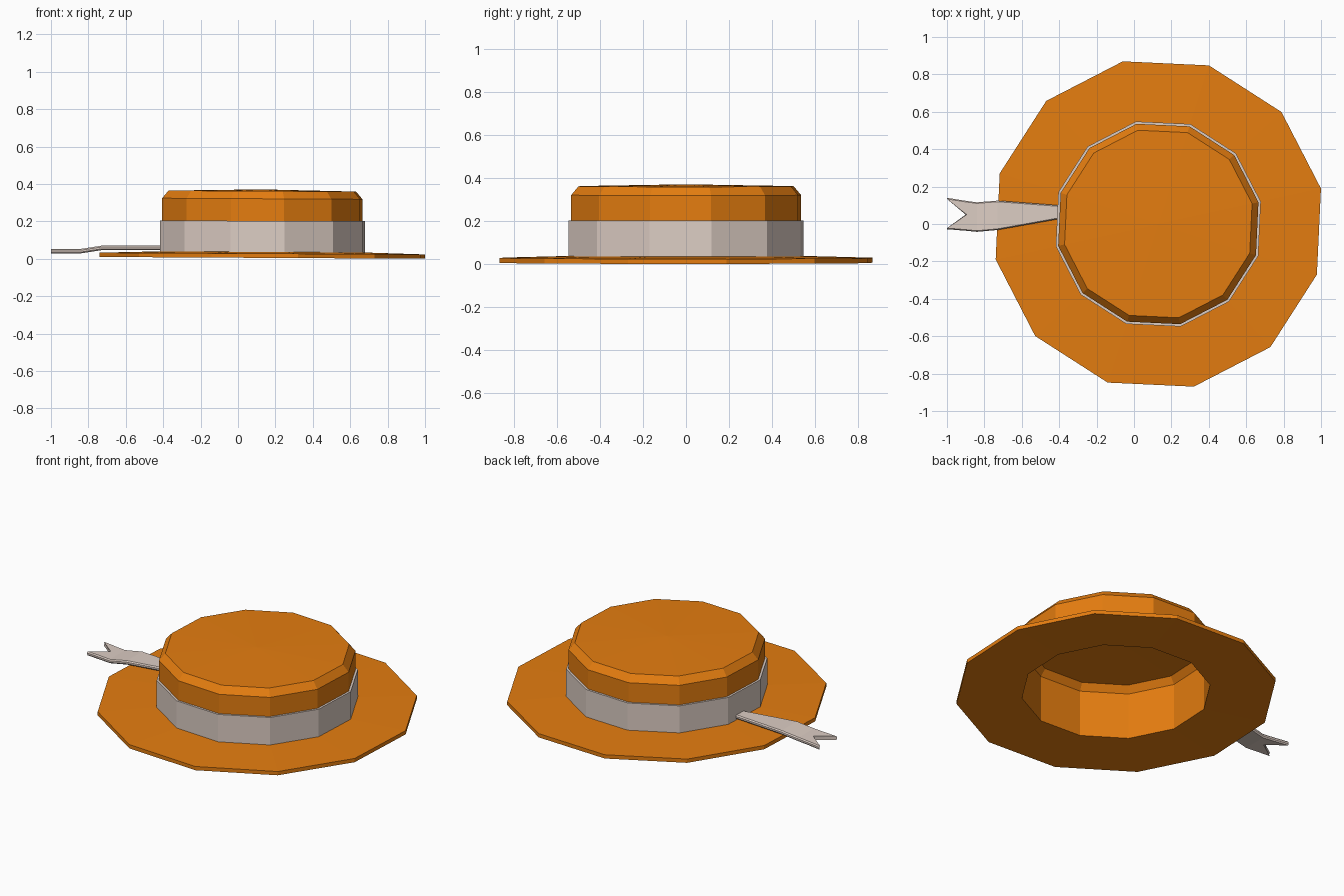
import bpy, bmesh, math

if "Cube" in bpy.data.objects:
    bpy.data.objects.remove(bpy.data.objects["Cube"])

CX = 0.13                      # axis of the hat
N = 12                         # sides
PHASE = math.radians(12.3)


def material(name, rgb):
    m = bpy.data.materials.new(name)
    m.diffuse_color = (*rgb, 1)
    m.use_nodes = True
    m.node_tree.nodes["Principled BSDF"].inputs["Base Color"].default_value = m.diffuse_color
    return m


orange = material("orange felt", (0.78, 0.205, 0.005))
cream = material("pale ribbon", (0.72, 0.61, 0.55))


def finish(bm, name, mat):
    bmesh.ops.recalc_face_normals(bm, faces=bm.faces[:])
    me = bpy.data.meshes.new(name)
    bm.to_mesh(me)
    bm.free()
    me.materials.append(mat)
    ob = bpy.data.objects.new(name, me)
    bpy.context.collection.objects.link(ob)
    return ob


def lathe(name, profile, mat, closed=False, tilt=0.0):
    """Revolve (radius, z) points; radius 0 becomes a single pole vertex."""
    bm = bmesh.new()
    rings = []
    for r, z in profile:
        if r == 0:
            rings.append([bm.verts.new((CX, 0, z))] * N)
        else:
            ring = []
            for i in range(N):
                a = PHASE + 2 * math.pi * i / N
                x = r * math.cos(a)
                ring.append(bm.verts.new((CX + x, r * math.sin(a), z - tilt * x)))
            rings.append(ring)
    pairs = list(zip(rings, rings[1:]))
    if closed:
        pairs.append((rings[-1], rings[0]))
    for a, b in pairs:
        for i in range(N):
            j = (i + 1) % N
            quad = list(dict.fromkeys([a[i], a[j], b[j], b[i]]))
            bm.faces.new(quad)
    return finish(bm, name, mat)


# Hollow crown and brim in one shell
lathe("hat_body", [
    (0, 0.371), (0.513, 0.362), (0.548, 0.321), (0.548, 0.037),
    (0.89, 0.028), (0.89, 0.005), (0.525, 0.012), (0.525, 0.295),
    (0.495, 0.335), (0, 0.342)], orange, tilt=0.0055)

# Band around the crown
lathe("hat_band", [(0.561, 0.034), (0.561, 0.203), (0.54, 0.203), (0.54, 0.034)],
      cream, closed=True, tilt=0.002)

# Ribbon tail with a forked end: (x, y low, y high, z middle)
stations = [(-0.40, 0.027, 0.10, 0.058), (-0.73, -0.032, 0.125, 0.058),
            (-0.84, -0.042, 0.116, 0.041), (-0.90, -0.036, 0.124, 0.041),
            (-1.0, -0.028, 0.14, 0.041)]
NOTCH_Y = 0.05
# thickness layers: (inset, height offset) give a chamfered rim
layers = [(0.006, -0.012), (0.0, -0.005), (0.0, 0.005), (0.006, 0.012)]
bm = bmesh.new()
stack = []
for inset, dz in layers:
    lo = [bm.verts.new((x, a + inset, z + dz)) for x, a, b, z in stations]
    hi = [bm.verts.new((x, b - inset, z + dz)) for x, a, b, z in stations]
    notch = bm.verts.new((-0.90 + inset, NOTCH_Y, 0.041 + dz))
    stack.append((lo, hi, notch))
for lo, hi, notch in (stack[0], stack[-1]):
    for i in range(2):
        bm.faces.new([lo[i], lo[i + 1], hi[i + 1], hi[i]])
    bm.faces.new([lo[2], lo[3], notch, hi[3], hi[2]])
    bm.faces.new([lo[3], lo[4], notch])
    bm.faces.new([hi[3], hi[4], notch])
outlines = [lo + [notch] + hi[::-1] for lo, hi, notch in stack]
for a, b in zip(outlines, outlines[1:]):
    for i in range(len(a)):
        j = (i + 1) % len(a)
        bm.faces.new([a[i], a[j], b[j], b[i]])
finish(bm, "ribbon_tail", cream)
